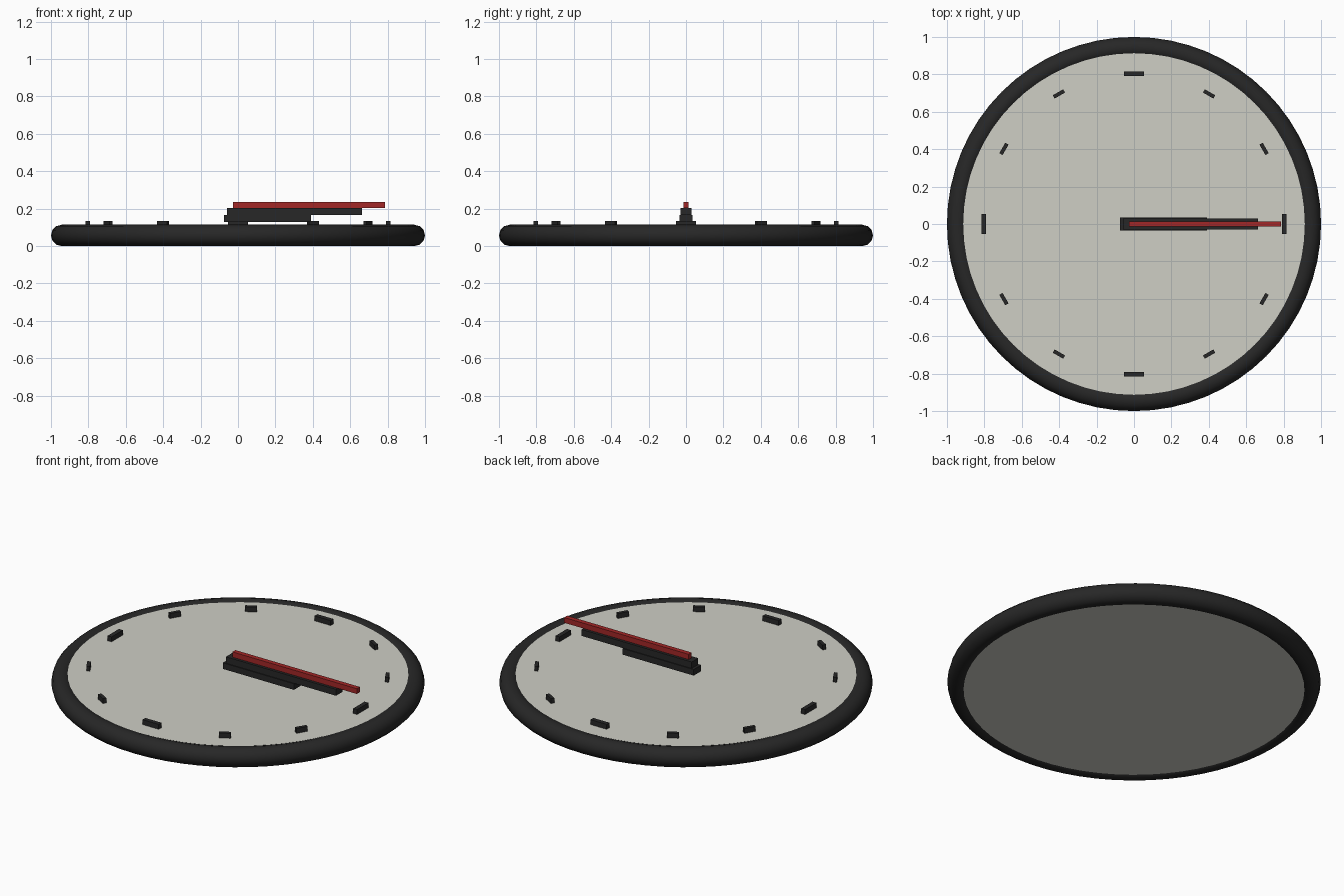
import bpy
import math

if "Cube" in bpy.data.objects:
    bpy.data.objects.remove(bpy.data.objects["Cube"])


def material(name, rgb):
    m = bpy.data.materials.new(name)
    m.diffuse_color = (*rgb, 1)
    m.use_nodes = True
    m.node_tree.nodes["Principled BSDF"].inputs["Base Color"].default_value = m.diffuse_color
    return m


BLACK = material("soft black", (0.02, 0.02, 0.02))
CREAM = material("warm grey white", (0.62, 0.62, 0.56))
RED = material("deep red", (0.36, 0.02, 0.02))


def finish(name, mat):
    ob = bpy.context.object
    ob.name = name
    ob.data.materials.append(mat)
    return ob


def box(name, centre, size, mat, turn=0):
    bpy.ops.mesh.primitive_cube_add(size=1, location=centre, rotation=(0, 0, turn))
    ob = finish(name, mat)
    ob.scale = size
    return ob


# Round frame
bpy.ops.mesh.primitive_torus_add(major_radius=0.943, minor_radius=0.057,
                                 major_segments=64, minor_segments=12,
                                 location=(0, 0, 0.057))
finish("rim", BLACK)
bpy.ops.object.shade_smooth_by_angle(angle=math.radians(35))

# Dial plate filling the frame
bpy.ops.mesh.primitive_cylinder_add(vertices=64, radius=0.916, depth=0.096,
                                    location=(0, 0, 0.057))
finish("dial", CREAM)

# Hour marks, longer at the quarters, all lying across the radius
for i in range(12):
    a = i * math.pi / 6
    quarter = i % 3 == 0
    size = (0.026, 0.106, 0.04) if quarter else (0.02, 0.064, 0.04)
    box("quarter_mark" if quarter else "hour_mark",
        (0.803 * math.cos(a), 0.803 * math.sin(a), 0.114), size, BLACK, a)

# Stacked hands pointing to +x: start, end, width, bottom, top
for name, x0, x1, w, z0, z1, mat in (
        ("hour_hand", -0.075, 0.39, 0.07, 0.13, 0.166, BLACK),
        ("minute_hand", -0.058, 0.662, 0.06, 0.166, 0.204, BLACK),
        ("second_hand", -0.027, 0.787, 0.028, 0.204, 0.235, RED)):
    box(name, ((x0 + x1) / 2, 0, (z0 + z1) / 2), (x1 - x0, w, z1 - z0), mat)
